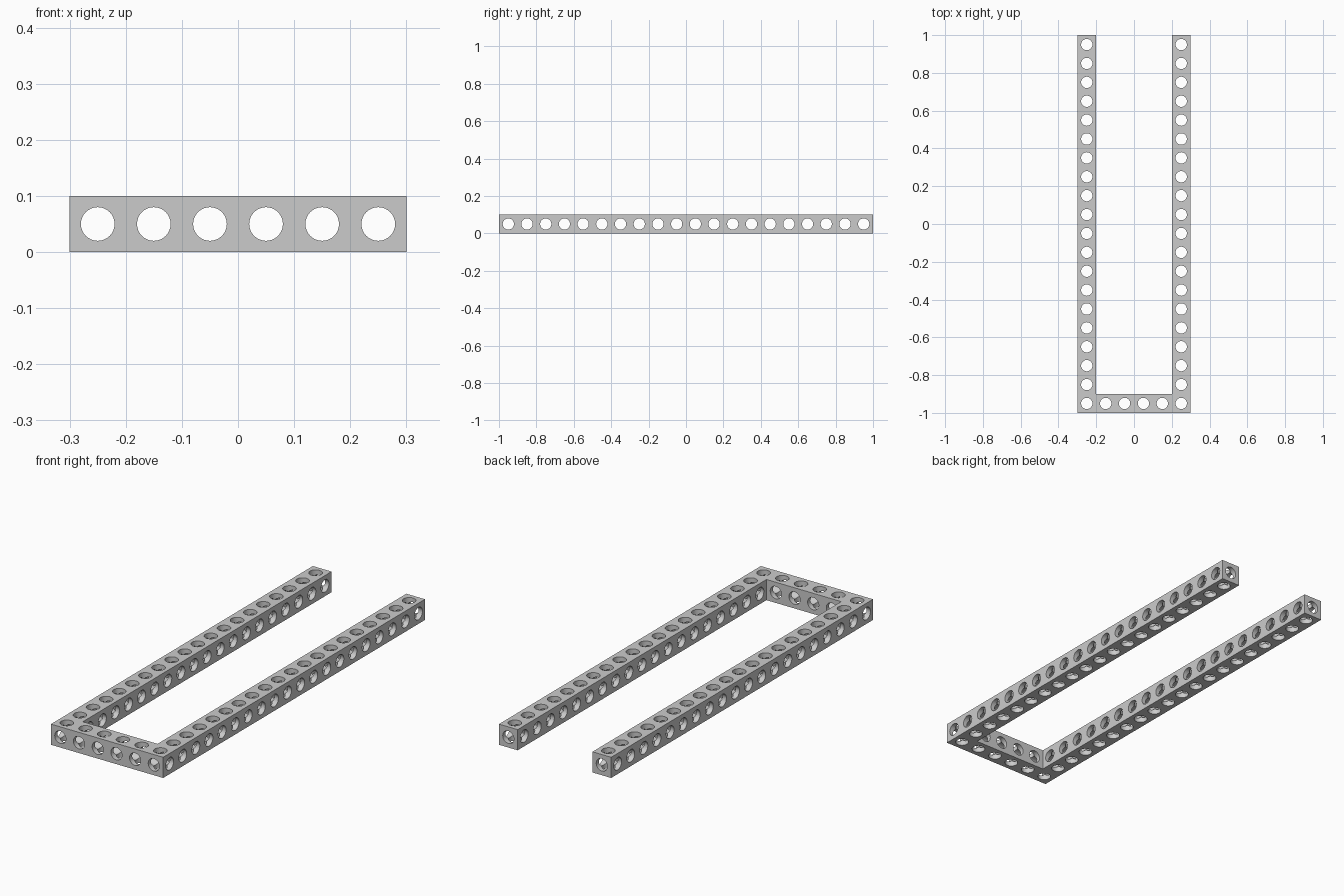
import bpy, bmesh, math
from mathutils import Matrix, Vector

cube = bpy.data.objects.get("Cube")
if cube:
    bpy.data.objects.remove(cube, do_unlink=True)

CELL = 0.1
HOLE_RADIUS = 0.03
COLUMNS = [CELL * (i - 2.5) for i in range(6)]
ROWS = [CELL * (i - 9.5) for i in range(20)]
MID = CELL / 2

grey = bpy.data.materials.new("plain_grey")
grey.use_nodes = True
colour = (0.6, 0.6, 0.6, 1)
grey.diffuse_color = colour
grey.node_tree.nodes["Principled BSDF"].inputs["Base Color"].default_value = colour


def make_object(name, bm):
    mesh = bpy.data.meshes.new(name)
    bm.normal_update()
    bm.to_mesh(mesh)
    bm.free()
    mesh.materials.append(grey)
    obj = bpy.data.objects.new(name, mesh)
    bpy.context.collection.objects.link(obj)
    return obj


def make_drills(name, axis, centres, length):
    """Parallel rods along one axis, used to cut a row of holes."""
    turn = Vector((0, 0, 1)).rotation_difference(Vector(axis)).to_matrix().to_4x4()
    bm = bmesh.new()
    for centre in centres:
        bmesh.ops.create_cone(bm, cap_ends=True, segments=32, radius1=HOLE_RADIUS,
                              radius2=HOLE_RADIUS, depth=length,
                              matrix=Matrix.Translation(centre) @ turn)
    drills = make_object(name, bm)
    drills.hide_render = True
    return drills


# U-shaped frame: two long rails joined by a front crossbar
outer, inner, end = 0.3, 0.2, 1.0
outline = [(-outer, -end), (outer, -end), (outer, end), (inner, end),
           (inner, CELL - end), (-inner, CELL - end), (-inner, end), (-outer, end)]
bm = bmesh.new()
base = bm.faces.new([bm.verts.new((x, y, 0)) for x, y in outline])
raised = bmesh.ops.extrude_face_region(bm, geom=[base])["geom"]
bmesh.ops.translate(bm, vec=(0, 0, CELL),
                    verts=[v for v in raised if isinstance(v, bmesh.types.BMVert)])
bmesh.ops.recalc_face_normals(bm, faces=bm.faces)
frame = make_object("perforated_frame", bm)

# Holes through every cell in all three directions
upright = [(x, y, MID) for x in COLUMNS for y in ROWS
           if abs(x) > inner or y < CELL - end]
drill_sets = [
    make_drills("upright_drills", (0, 0, 1), upright, 0.3),
    make_drills("cross_drills", (1, 0, 0), [(0, y, MID) for y in ROWS], 0.8),
    make_drills("lengthwise_drills", (0, 1, 0), [(x, 0, MID) for x in COLUMNS], 2.2),
]

bpy.context.view_layer.objects.active = frame
for drills in drill_sets:
    cut = frame.modifiers.new(drills.name, 'BOOLEAN')
    cut.operation = 'DIFFERENCE'
    cut.solver = 'EXACT'
    cut.object = drills
    bpy.ops.object.modifier_apply(modifier=cut.name)
    bpy.data.objects.remove(drills, do_unlink=True)

# Smooth hole walls with crisp rims
bpy.ops.object.select_all(action='DESELECT')
frame.select_set(True)
bpy.ops.object.shade_smooth_by_angle(angle=math.radians(30))
